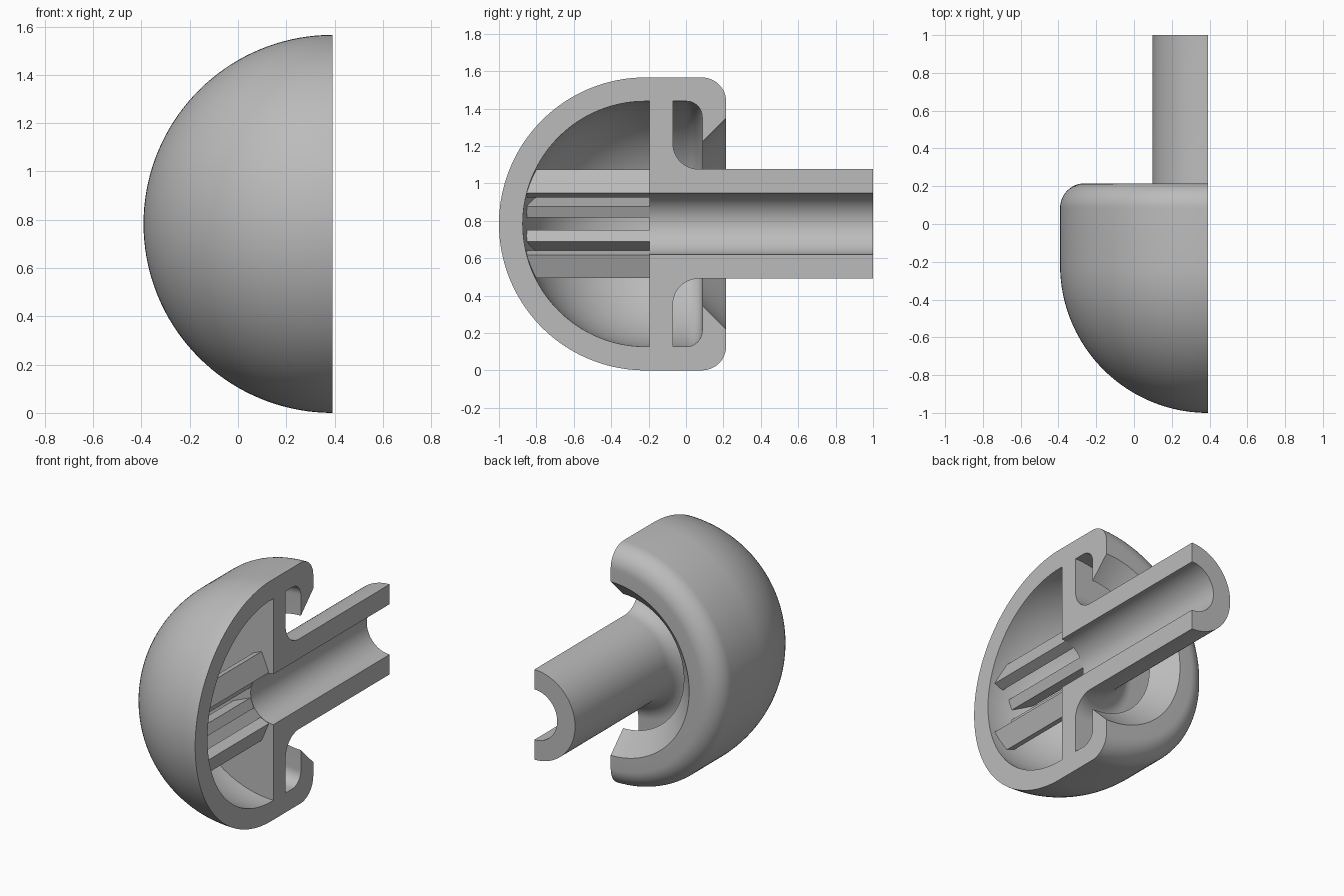
import bpy, bmesh, math
from mathutils import Vector, Matrix

cube = bpy.data.objects.get("Cube")
if cube:
    bpy.data.objects.remove(cube, do_unlink=True)

R = 0.783             # outer radius
RI = 0.656            # inner radius
DOME_Y = -0.217       # centre of the dome
AXIS = Vector((R / 2, 0, R))
BORE, TUBE = 0.164, 0.293

grey = bpy.data.materials.new("plain_grey")
grey.use_nodes = True
colour = (0.5, 0.5, 0.5, 1)
grey.diffuse_color = colour
grey.node_tree.nodes["Principled BSDF"].inputs["Base Color"].default_value = colour


def arc(cy, cr, rad, start, end, n):
    """Points (y, radius) on an arc, angles in degrees from +y."""
    out = []
    for i in range(n + 1):
        a = math.radians(start + (end - start) * i / n)
        out.append((cy + rad * math.cos(a), cr + rad * math.sin(a)))
    return out


def finish(name, bm):
    bmesh.ops.remove_doubles(bm, verts=bm.verts, dist=1e-5)
    bmesh.ops.recalc_face_normals(bm, faces=bm.faces)
    mesh = bpy.data.meshes.new(name)
    bm.to_mesh(mesh)
    bm.free()
    mesh.materials.append(grey)
    obj = bpy.data.objects.new(name, mesh)
    bpy.context.collection.objects.link(obj)
    bpy.ops.object.select_all(action='DESELECT')
    obj.select_set(True)
    bpy.context.view_layer.objects.active = obj
    bpy.ops.object.shade_smooth_by_angle(angle=math.radians(30))
    return obj


# Half-turned body: dome, lip, web and tube in one closed section
profile = arc(DOME_Y, 0, R, 180, 90, 40)                # dome outside
profile += arc(0.085, R - 0.13, 0.13, 90, 0, 12)        # rounded rim
profile += [(0.215, 0.565), (0.087, 0.437)]             # bevelled lip
profile += arc(0.002, RI - 0.085, 0.085, 0, 90, 10)     # rear groove
profile += [(-0.07, RI)]
profile += arc(0.067, TUBE + 0.137, 0.137, 180, 270, 12)  # web to tube fillet
profile += [(1.0, TUBE), (1.0, BORE), (-0.195, BORE), (-0.195, RI)]
profile += arc(DOME_Y, 0, RI, 90, 180, 40)              # dome inside

STEPS = 72
bm = bmesh.new()
rows = []
for i in range(STEPS + 1):
    t = math.pi * i / STEPS
    rows.append([bm.verts.new(AXIS + Vector((-r * math.sin(t), y, r * math.cos(t))))
                 for y, r in profile])
for a, b in zip(rows, rows[1:]):
    for j in range(len(profile) - 1):
        bm.faces.new((a[j], a[j + 1], b[j + 1], b[j]))
for row in (rows[0], rows[-1]):                         # flat cut faces
    bm.faces.new(row)
finish("half_knob_body", bm)

# Ribs around the bore, from the web to the inside of the dome
RIB_W = 0.065
rib_side = [(-0.19, 0.166), (-0.19, 0.3), (-0.81, 0.3), (-0.86, 0.166)]
for k in range(4):
    spin = Matrix.Rotation(-math.radians(22.5 + 45 * k), 4, 'Y')
    bm = bmesh.new()
    sides = [[bm.verts.new(AXIS + spin @ Vector((x, y, r))) for y, r in rib_side]
             for x in (-RIB_W / 2, RIB_W / 2)]
    bm.faces.new(sides[0])
    bm.faces.new(sides[1])
    for j in range(4):
        n = (j + 1) % 4
        bm.faces.new((sides[0][j], sides[0][n], sides[1][n], sides[1][j]))
    finish(f"inner_rib_{k + 1}", bm)
